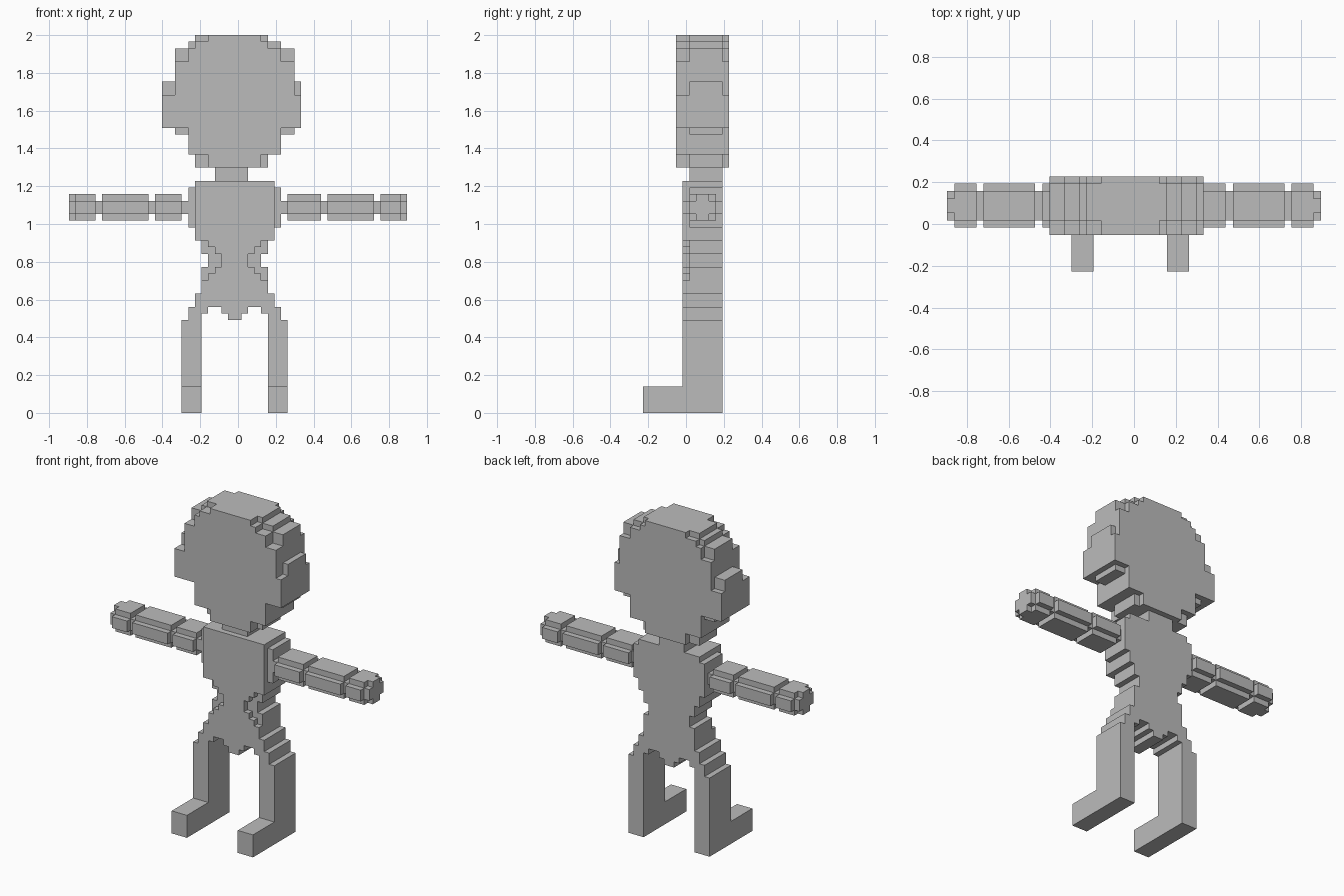
import bpy, bmesh, math
from mathutils import Vector

if "Cube" in bpy.data.objects:
    bpy.data.objects.remove(bpy.data.objects["Cube"])

V = 2 / 57                                   # edge of one block
ORIGIN = Vector((-25.5 * V, -6.5 * V, 0))    # corner of the block grid

grey = bpy.data.materials.new("plain_grey")
grey.diffuse_color = (0.5, 0.5, 0.5, 1)
grey.use_nodes = True
grey.node_tree.nodes["Principled BSDF"].inputs["Base Color"].default_value = grey.diffuse_color

parts = {}


def fill(part, x0, x1, y0, y1, z0, z1):
    """Add a solid run of blocks to a part."""
    parts.setdefault(part, set()).update(
        (x, y, z) for x in range(x0, x1) for y in range(y0, y1) for z in range(z0, z1))


def stack(part, y0, y1, rows):
    """Pile rows of (x0, x1, z0, z1) over one depth range."""
    for x0, x1, z0, z1 in rows:
        fill(part, x0, x1, y0, y1, z0, z1)


# Head: a fuller core between narrower front and back layers
stack("head", 7, 12, [(19, 30, 37, 39), (18, 32, 39, 42), (16, 34, 42, 55),
                      (14, 35, 43, 50), (18, 32, 55, 56), (19, 30, 56, 57)])
for y0, y1 in ((5, 7), (12, 13)):
    stack("head", y0, y1, [(21, 29, 37, 39), (18, 32, 39, 43), (16, 34, 43, 53),
                           (14, 35, 43, 48), (18, 32, 53, 55), (19, 30, 55, 56),
                           (21, 29, 56, 57)])

# Neck
fill("neck", 22, 27, 7, 12, 35, 37)

# Torso: stepped body with a pinched waist on the front layer
stack("torso", 7, 12, [(19, 31, 34, 35), (18, 32, 28, 34), (19, 31, 26, 28),
                       (20, 30, 24, 26), (21, 29, 22, 24), (20, 30, 18, 22)])
stack("torso", 6, 7, [(19, 31, 26, 35), (21, 29, 25, 26), (22, 28, 24, 25),
                      (23, 27, 22, 24), (22, 28, 21, 22), (21, 29, 20, 21),
                      (20, 30, 18, 20)])

# Hips with the small centre step between the legs
stack("hips", 6, 12, [(19, 31, 16, 18), (18, 21, 15, 16), (29, 32, 15, 16),
                      (23, 27, 15, 16), (18, 20, 14, 15), (30, 32, 14, 15),
                      (24, 26, 14, 15)])

# Legs and feet
for side, x in (("left", 17), ("right", 30)):
    fill(side + "_leg", x, x + 3, 6, 12, 4, 14)
    fill(side + "_foot", x, x + 3, 0, 12, 0, 4)

# Arms: rounded segments on a thinner core, with a smaller fingertip block
ARMS = {"left_arm": (1, 18, [(1, 4), (5, 12), (13, 17)], 0),
        "right_arm": (32, 50, [(33, 38), (39, 46), (47, 50)], 50)}
for arm, (x0, x1, segments, tip) in ARMS.items():
    fill(arm, x0, x1, 7, 11, 30, 32)
    for a, b in segments:
        fill(arm, a, b, 6, 12, 30, 32)
        fill(arm, a, b, 7, 11, 29, 33)
    fill(arm, tip, tip + 1, 7, 11, 30, 32)
    fill(arm, tip, tip + 1, 8, 10, 29, 33)

solid = set().union(*parts.values())


def build(name, cells):
    """Skin the outside of a part's blocks and merge the flat areas."""
    bm = bmesh.new()
    verts = {}
    for cell in cells:
        for axis in range(3):
            for sign in (0, 1):
                near = list(cell)
                near[axis] += 2 * sign - 1
                if tuple(near) in solid:
                    continue
                ring = []
                for u, w in ((0, 0), (1, 0), (1, 1), (0, 1)):
                    p = list(cell)
                    p[axis] += sign
                    p[(axis + 1) % 3] += u
                    p[(axis + 2) % 3] += w
                    key = tuple(p)
                    if key not in verts:
                        verts[key] = bm.verts.new(ORIGIN + Vector(key) * V)
                    ring.append(verts[key])
                bm.faces.new(ring if sign else ring[::-1])
    bmesh.ops.dissolve_limit(bm, angle_limit=math.radians(1),
                             verts=bm.verts[:], edges=bm.edges[:])
    mesh = bpy.data.meshes.new(name)
    bm.to_mesh(mesh)
    bm.free()
    mesh.materials.append(grey)
    bpy.context.collection.objects.link(bpy.data.objects.new(name, mesh))


for name, cells in parts.items():
    build(name, cells)
